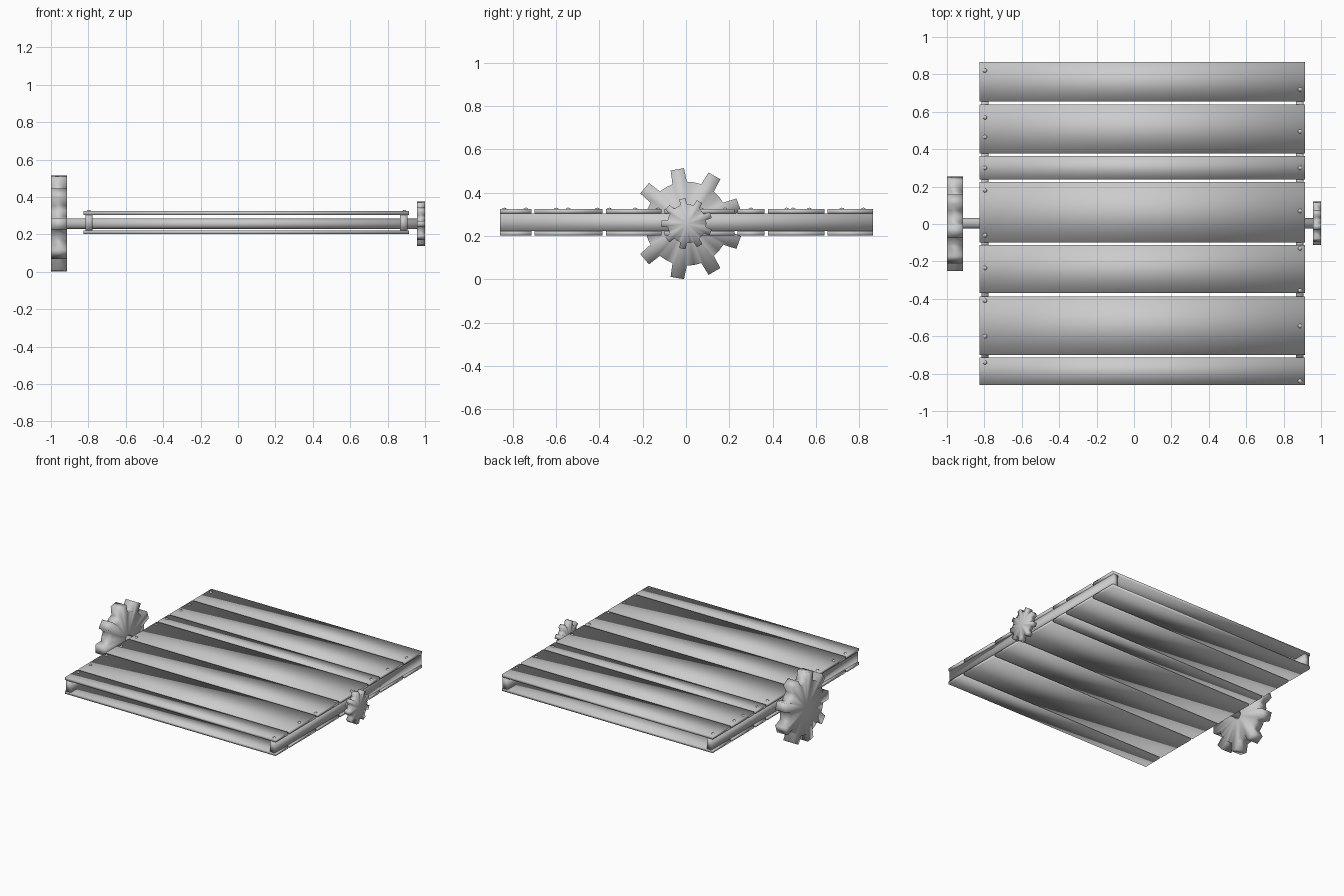
import bpy, bmesh
from math import radians, cos, sin, pi
from mathutils import Matrix

cube = bpy.data.objects.get("Cube")
if cube:
    bpy.data.objects.remove(cube, do_unlink=True)

grey = bpy.data.materials.new("plain grey")
grey.use_nodes = True
COLOUR = (0.6, 0.6, 0.6, 1)
grey.diffuse_color = COLOUR
grey.node_tree.nodes["Principled BSDF"].inputs["Base Color"].default_value = COLOUR

AXLE_Y, AXLE_Z = 0.004, 0.257


def finish(bm, name):
    """Turn a bmesh into a fully smooth-shaded grey object."""
    bmesh.ops.recalc_face_normals(bm, faces=bm.faces)
    for f in bm.faces:
        f.smooth = True
    mesh = bpy.data.meshes.new(name)
    bm.to_mesh(mesh)
    bm.free()
    mesh.materials.append(grey)
    obj = bpy.data.objects.new(name, mesh)
    bpy.context.collection.objects.link(obj)
    return obj


def box(name, x, y, z):
    bm = bmesh.new()
    size = [b - a for a, b in (x, y, z)]
    mid = [(a + b) / 2 for a, b in (x, y, z)]
    bmesh.ops.create_cube(bm, size=1, matrix=Matrix.Translation(mid) @ Matrix.Diagonal((*size, 1)))
    return finish(bm, name)


def gear(name, x0, x1, tip, root, teeth=9):
    """Toothed disc facing along x, each face a fan around its centre."""
    outline = []
    for i in range(teeth):
        a = 360 / teeth * i + 20
        outline += [(root, a - 10), (tip, a - 7), (tip, a + 7), (root, a + 10), (root, a + 20)]
    bm = bmesh.new()
    rings, hubs = [], []
    for x in (x0, x1):
        rings.append([bm.verts.new((x, AXLE_Y + r * cos(radians(a)), AXLE_Z + r * sin(radians(a))))
                      for r, a in outline])
        hubs.append(bm.verts.new((x, AXLE_Y, AXLE_Z)))
    n = len(outline)
    for i in range(n):
        j = (i + 1) % n
        bm.faces.new((rings[0][i], rings[0][j], rings[1][j], rings[1][i]))
        for ring, hub in zip(rings, hubs):
            bm.faces.new((hub, ring[i], ring[j]))
    return finish(bm, name)


# Planks, in a top and a bottom layer
PLANKS = [(0.655, 0.865), (0.378, 0.64), (0.238, 0.363), (-0.1, 0.225),
          (-0.37, -0.113), (-0.7, -0.387), (-0.86, -0.713)]
for i, y in enumerate(PLANKS, 1):
    box(f"top_plank_{i}", (-0.825, 0.913), y, (0.304, 0.324))
    box(f"bottom_plank_{i}", (-0.825, 0.913), y, (0.202, 0.222))

# Side rails between the layers
box("right_rail", (-0.815, -0.777), (-0.86, 0.865), (0.222, 0.304))
box("left_rail", (0.865, 0.905), (-0.86, 0.865), (0.222, 0.304))

# Axle and its two gears
bm = bmesh.new()
bmesh.ops.create_cone(bm, cap_ends=True, segments=24, radius1=0.027, radius2=0.027, depth=1.9,
                      matrix=Matrix.Translation((0.02, AXLE_Y, AXLE_Z)) @ Matrix.Rotation(pi / 2, 4, 'Y'))
finish(bm, "axle")
gear("large_gear", -1.0, -0.913, 0.257, 0.194)
gear("small_gear", 0.956, 1.0, 0.118, 0.09)

# Nail heads along both plank ends
NAILS = {-0.797: (0.82, 0.57, 0.465, 0.3, 0.18, -0.06, -0.235, -0.41, -0.6, -0.74),
         0.888: (0.72, 0.495, 0.3, 0.07, -0.13, -0.355, -0.545, -0.84)}
bm = bmesh.new()
for x, ys in NAILS.items():
    for y in ys:
        bmesh.ops.create_uvsphere(bm, u_segments=12, v_segments=8, radius=0.013,
                                  matrix=Matrix.Translation((x, y, 0.318)))
finish(bm, "nail_heads")
